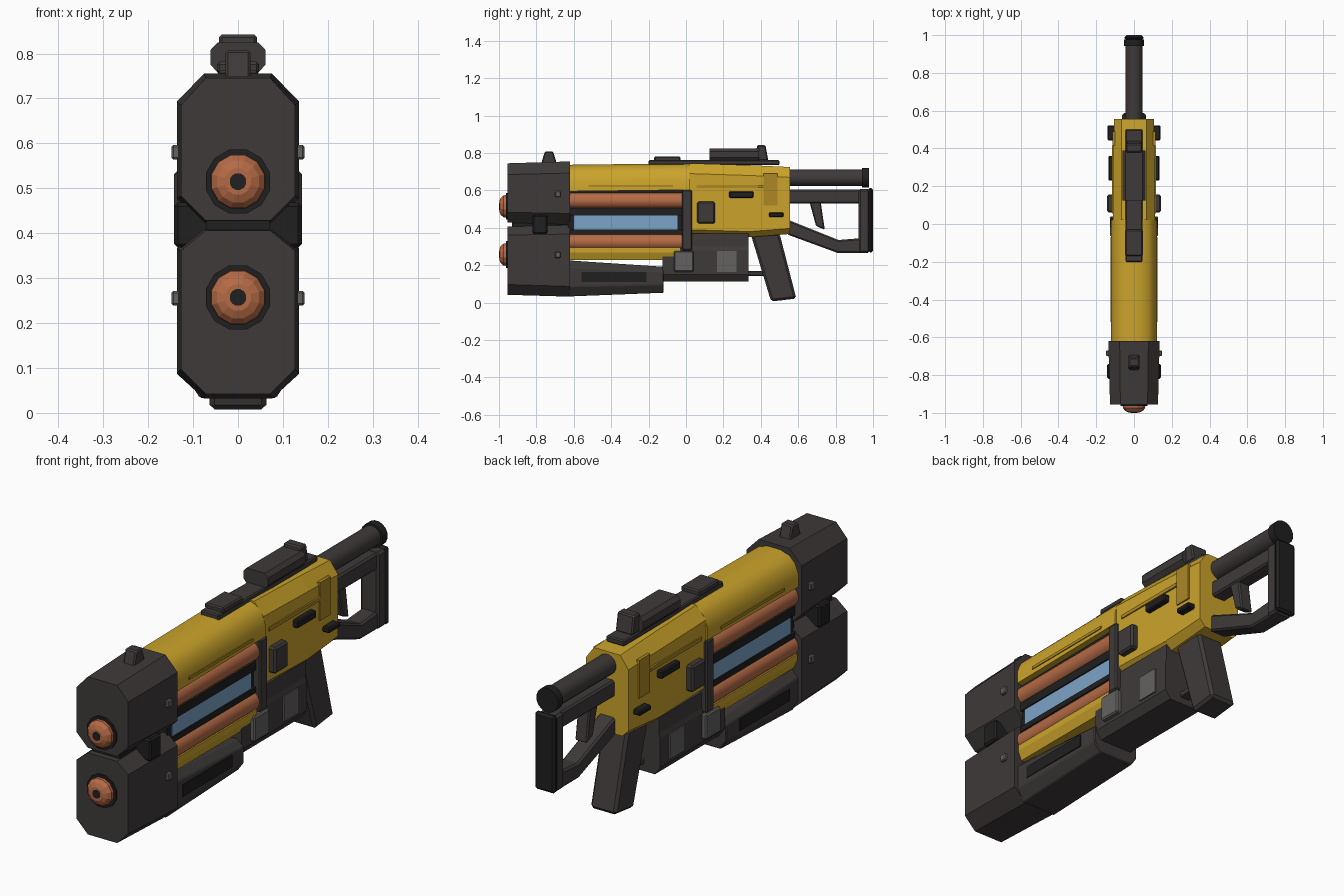
import bpy, bmesh, math
from mathutils import Matrix

cube = bpy.data.objects.get("Cube")
if cube:
    bpy.data.objects.remove(cube, do_unlink=True)


def material(name, *rgb):
    m = bpy.data.materials.new(name)
    m.use_nodes = True
    m.diffuse_color = (*rgb, 1)
    m.node_tree.nodes["Principled BSDF"].inputs["Base Color"].default_value = (*rgb, 1)
    return m


DARK = material("dark metal", .05, .042, .042)
BLACK = material("black rubber", .015, .014, .014)
COPPER = material("copper", .46, .145, .06)
BLUE = material("blue glass", .2, .37, .58)
GOLD = material("yellow paint", .6, .37, .024)
OCHRE = material("ochre paint", .41, .25, .018)
GREY = material("grey metal", .127, .122, .117)


def finish(name, mat, bm, bevel=0, smooth=False):
    bmesh.ops.recalc_face_normals(bm, faces=bm.faces)
    me = bpy.data.meshes.new(name)
    bm.to_mesh(me)
    bm.free()
    me.materials.append(mat)
    ob = bpy.data.objects.new(name, me)
    bpy.context.collection.objects.link(ob)
    if bevel:
        b = ob.modifiers.new("Bevel", 'BEVEL')
        b.width = bevel
        b.segments = 1
    if smooth:
        bpy.ops.object.select_all(action='DESELECT')
        ob.select_set(True)
        bpy.context.view_layer.objects.active = ob
        bpy.ops.object.shade_smooth_by_angle(angle=math.radians(35))
    return ob


def skin(name, mat, rings, bevel=0, smooth=False):
    """Join matching rings of points into a closed solid."""
    bm = bmesh.new()
    loops = [[bm.verts.new(p) for p in r] for r in rings]
    n = len(loops[0])
    for a, b in zip(loops, loops[1:]):
        for i in range(n):
            bm.faces.new((a[i], a[(i + 1) % n], b[(i + 1) % n], b[i]))
    bm.faces.new(loops[0])
    bm.faces.new(loops[-1])
    return finish(name, mat, bm, bevel, smooth)


def loft(name, mat, sections, bevel=0, smooth=False):
    """Sections are (y, right half outline from top to bottom), mirrored in x."""
    rings = []
    for y, half in sections:
        full = half + [(-x, z) for x, z in reversed(half)]
        rings.append([(x, y, z) for x, z in full])
    return skin(name, mat, rings, bevel, smooth)


def slab(name, mat, pts, hw, bevel=.008):
    """Side profile of (y, z) points, extruded across the width."""
    return skin(name, mat, [[(x, y, z) for y, z in pts] for x in (-hw, hw)], bevel)


def box(name, mat, x0, x1, y0, y1, z0, z1, bevel=0):
    ring = [(y0, z0), (y1, z0), (y1, z1), (y0, z1)]
    return skin(name, mat, [[(x, y, z) for y, z in ring] for x in (x0, x1)], bevel)


def pair(name, mat, x0, x1, *rest, bevel=0):
    for side, s in (("left", 1), ("right", -1)):
        box(side + "_" + name, mat, s * x0, s * x1, *rest, bevel=bevel)


def lathe(name, mat, x, z, profile, sides=16, smooth=True):
    """Profile of (y, radius) turned about a lengthwise axis."""
    turns = [2 * math.pi * (i + .5) / sides for i in range(sides)]
    rings = [[(x + r * math.cos(a), y, z + r * math.sin(a)) for a in turns]
             for y, r in profile]
    return skin(name, mat, rings, 0, smooth)


def octagon(w, z0, z1, cx, c0, c1):
    return [(w - cx, z1), (w, z1 - c1), (w, z0 + c0), (w - cx, z0)]


# Twin muzzle blocks and nozzles
loft("upper_muzzle", DARK, [(-.955, octagon(.127, .428, .745, .055, .055, .06)),
                            (-.62, octagon(.136, .417, .755, .06, .06, .062))])
loft("lower_muzzle", DARK, [(-.955, octagon(.127, .042, .406, .055, .055, .045)),
                            (-.62, octagon(.136, .032, .415, .06, .055, .048))])
box("muzzle_spine", BLACK, -.07, .07, -.93, -.63, .39, .45)
pair("muzzle_clamp", BLACK, .06, .142, -.82, -.74, .368, .468, bevel=.008)
for label, z in (("upper", .515), ("lower", .257)):
    lathe(label + "_nozzle_ring", BLACK, 0, z, [(-.963, .074), (-.94, .074)], 12, False)
    lathe(label + "_nozzle", COPPER, 0, z,
          [(-.95, .063), (-.975, .061), (-.99, .048), (-.998, .03)], 12, False)
    lathe(label + "_nozzle_bore", BLACK, 0, z, [(-1, .019), (-.99, .019)], 12, False)
for label, z in (("upper", .58), ("lower", .255)):
    pair(label + "_stud", GREY, .125, .148, -.7, -.67, z - .016, z + .016, bevel=.004)
slab("front_sight", DARK, [(-.775, .74), (-.69, .74), (-.71, .808), (-.755, .808)], .028, .006)

# Fore body: core, covers, tubes and glass
box("fore_core", BLACK, -.092, .092, -.63, .02, .235, .62)
cover = [(.03, .742), (.075, .728), (.102, .702), (.121, .655), (.121, .6)]
loft("upper_cover", GOLD, [(-.63, [(x, z - .005) for x, z in cover]),
                           (.02, [(x, z + .003) for x, z in cover])], smooth=True)
loft("lower_cover", GOLD, [(y, [(.115, .295), (.115, .268), (.098, .228)])
                           for y in (-.63, -.03)])
pair("cover_groove", OCHRE, .115, .125, -.52, -.07, .617, .63)
for side, s in (("left", 1), ("right", -1)):
    for label, z in (("upper", .546), ("lower", .325)):
        lathe(side + "_" + label + "_tube", COPPER, s * .077, z,
              [(-.63, .044), (-.02, .044)], 16)
pair("glass", BLUE, .08, .098, -.6, -.045, .39, .466)
pair("glass_top_frame", BLACK, .08, .104, -.62, -.02, .466, .505)
pair("glass_bottom_frame", BLACK, .08, .104, -.62, -.02, .365, .39)
pair("band", DARK, .08, .125, -.022, .032, .28, .602, bevel=.006)

# Foregrip and lower housing
loft("foregrip", DARK, [
    (-.63, [(.085, .226), (.118, .19), (.118, .085), (.085, .033)]),
    (-.12, [(.085, .192), (.115, .165), (.115, .095), (.085, .053)])], .004)
pair("foregrip_slot", BLACK, .112, .121, -.56, -.21, .11, .163)
loft("lower_housing", DARK, [(y, [(.1, .3), (.106, .28), (.106, .15), (.08, .113)])
                             for y in (-.125, .333)])
box("housing_top", DARK, -.1, .1, -.03, .333, .28, .37)
pair("front_plate", GREY, .09, .128, -.065, .04, .165, .277, bevel=.006)
pair("rear_plate", GREY, .1, .112, .167, .27, .165, .277)

# Receiver with its side fittings
def receiver(w, z0, z1):
    return [(.065, z1), (w, z1 - .055), (w, z0 + .03), (.075, z0)]


loft("receiver", GOLD, [(.02, receiver(.112, .36, .745)), (.34, receiver(.11, .35, .735)),
                        (.556, receiver(.105, .367, .725))])
pair("receiver_rib", OCHRE, .1, .117, .055, .415, .612, .628)
pair("receiver_panel", OCHRE, .1, .114, .415, .49, .52, .69)
pair("square_fitting", DARK, .1, .142, .06, .155, .423, .54, bevel=.008)
pair("long_fitting", BLACK, .1, .135, .23, .36, .56, .595, bevel=.005)
pair("small_fitting", BLACK, .1, .14, .443, .522, .458, .482, bevel=.005)

# Rail and sight on top
box("top_rail", DARK, -.045, .045, -.2, .5, .735, .762, .005)
box("rail_block", DARK, -.047, .047, -.17, -.03, .755, .782, .006)
loft("sight_body", DARK, [(y, [(.045, .825), (.061, .808), (.061, .775), (.045, .757)])
                          for y in (.125, .39)])
slab("rear_sight", DARK, [(.37, .76), (.44, .76), (.425, .842), (.38, .842)], .042, .006)

# Pistol grip and trigger guard
slab("pistol_grip", DARK, [(.345, .37), (.5, .37), (.59, .022), (.455, .006)], .064, .012)
box("trigger_guard", DARK, -.025, .025, .32, .43, .143, .168, .004)

# Shoulder stock
lathe("stock_tube", DARK, 0, .668, [(.54, .045), (.95, .045)], 16)
lathe("tube_cap", BLACK, 0, .668, [(.942, .054), (.978, .054)], 16)
box("stock_upper_bar", DARK, -.036, .036, .54, .94, .53, .605, .008)
slab("stock_strut", DARK, [(.66, .54), (.72, .54), (.742, .39), (.695, .41)], .03, .006)
slab("stock_lower_arm", DARK, [(.54, .445), (.54, .365), (.81, .266), (.94, .266),
                               (.94, .345), (.815, .335)], .04, .008)
box("stock_back", DARK, -.045, .045, .922, .982, .266, .607, .01)
box("butt_pad", BLACK, -.05, .05, .974, 1, .268, .614, .01)
